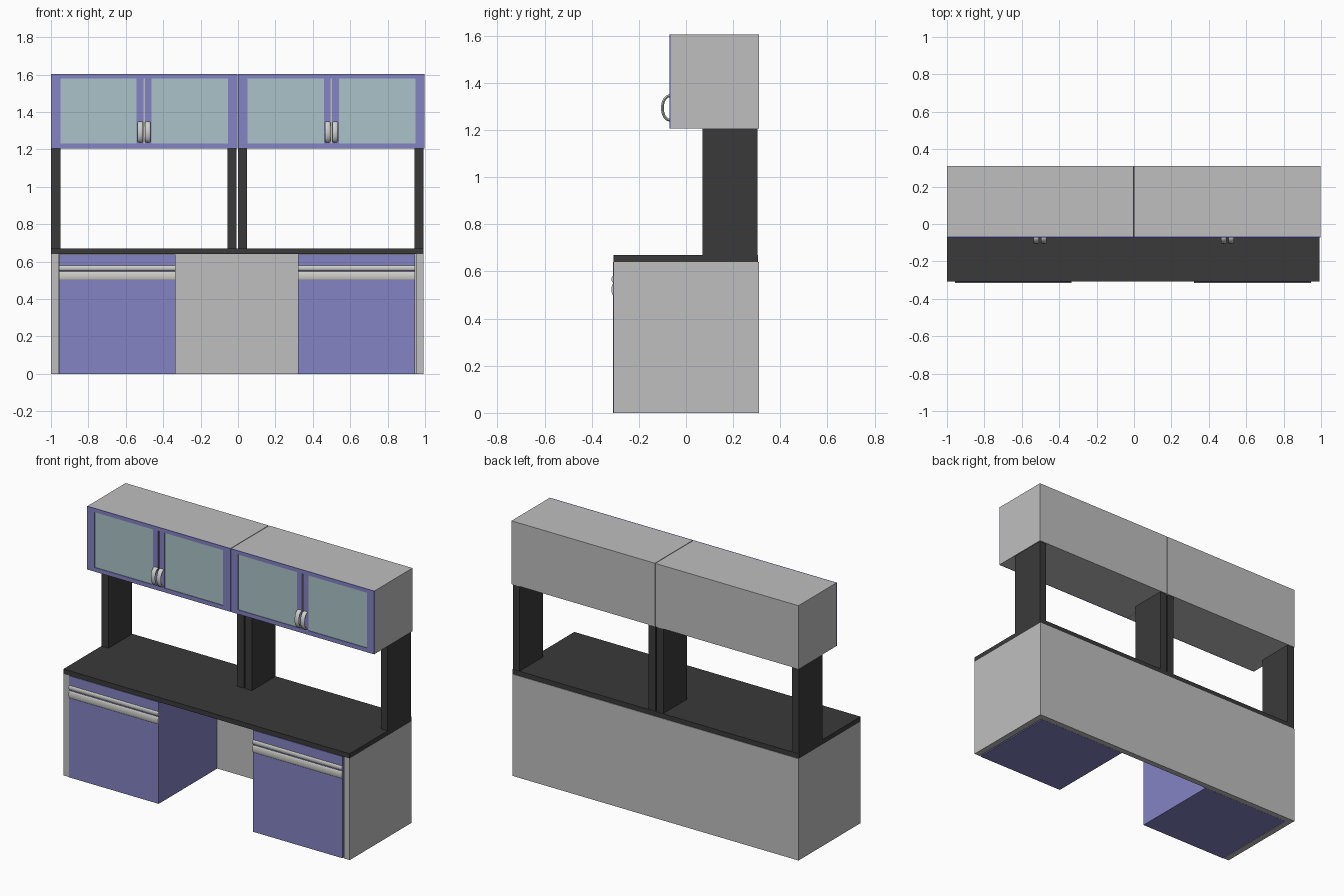
import bpy, bmesh, math

if "Cube" in bpy.data.objects:
    bpy.data.objects.remove(bpy.data.objects["Cube"])


def material(name, r, g, b):
    m = bpy.data.materials.new(name)
    m.diffuse_color = (r, g, b, 1)
    m.use_nodes = True
    m.node_tree.nodes["Principled BSDF"].inputs["Base Color"].default_value = m.diffuse_color
    return m


GREY = material("light grey panel", 0.52, 0.52, 0.52)
PURPLE = material("purple front", 0.228, 0.228, 0.55)
DARK = material("charcoal top", 0.042, 0.042, 0.042)
GLASS = material("frosted glass", 0.41, 0.545, 0.58)
METAL = material("pale metal", 0.62, 0.62, 0.59)


def finish(name, bm, mat, smooth=False):
    bmesh.ops.recalc_face_normals(bm, faces=bm.faces)
    me = bpy.data.meshes.new(name)
    bm.to_mesh(me)
    bm.free()
    me.materials.append(mat)
    if smooth:
        for p in me.polygons:
            p.use_smooth = True
        me.set_sharp_from_angle(angle=math.radians(40))
    ob = bpy.data.objects.new(name, me)
    bpy.context.collection.objects.link(ob)
    return ob


def add_box(bm, x0, x1, y0, y1, z0, z1):
    verts = bmesh.ops.create_cube(bm, size=1)["verts"]
    for v in verts:
        v.co = (x1 if v.co.x > 0 else x0,
                y1 if v.co.y > 0 else y0,
                z1 if v.co.z > 0 else z0)


def boxes(name, mat, *dims):
    bm = bmesh.new()
    for d in dims:
        add_box(bm, *d)
    return finish(name, bm, mat)


def skin(bm, rings):
    # Join closed rings of points into a capped tube
    vs = [[bm.verts.new(p) for p in ring] for ring in rings]
    n = len(vs[0])
    for a, b in zip(vs, vs[1:]):
        for i in range(n):
            j = (i + 1) % n
            bm.faces.new((a[i], a[j], b[j], b[i]))
    bm.faces.new(vs[0])
    bm.faces.new(vs[-1])


def arc_handle(name, cx, y, cz):
    # Half-ring pull with an oval section
    bm = bmesh.new()
    rings = []
    for k in range(17):
        t = math.pi * (k / 16 - 0.5)
        ring = []
        for s in range(12):
            u = 2 * math.pi * s / 12
            off = 0.006 * math.sin(u)
            ring.append((cx + 0.015 * math.cos(u),
                         y - (0.030 + off) * math.cos(t),
                         cz + (0.051 + off) * math.sin(t)))
        rings.append(ring)
    skin(bm, rings)
    finish(name, bm, METAL, True)


def rounded_bar(name, x0, x1, y, z0, z1, depth):
    # Long pull strip with a half-oval profile
    bm = bmesh.new()
    c, h = (z0 + z1) / 2, (z1 - z0) / 2
    prof = [(y - depth * math.cos(a), c + h * math.sin(a))
            for a in (math.pi * (k / 12 - 0.5) for k in range(13))]
    skin(bm, [[(x, p, q) for p, q in prof] for x in (x0, x1)])
    finish(name, bm, METAL, True)


# Desk carcass
boxes("left_side_panel", GREY, (-1, -0.96, -0.307, 0.272, 0, 0.64))
boxes("right_side_panel", GREY, (0.953, 0.993, -0.307, 0.272, 0, 0.64))
boxes("back_panel", GREY, (-1, 0.993, 0.272, 0.309, 0, 0.64))
boxes("desktop", DARK, (-1, 0.993, -0.308, 0.306, 0.64, 0.67))

# Drawer pedestals with long pulls
for side, x0, x1 in (("left", -0.958, -0.335), ("right", 0.322, 0.945)):
    boxes(side + "_pedestal", PURPLE, (x0, x1, -0.310, 0.271, 0, 0.639))
    rounded_bar(side + "_upper_pull", x0, x1, -0.309, 0.552, 0.58, 0.007)
    rounded_bar(side + "_lower_pull", x0, x1, -0.309, 0.50, 0.547, 0.007)

# Upright posts carrying the wall cabinets
for i, (x0, x1) in enumerate(((-1, -0.95), (-0.055, -0.007),
                              (0, 0.048), (0.945, 0.993))):
    boxes(f"post_{i + 1}", DARK, (x0, x1, 0.07, 0.304, 0.67, 1.206))

# Overhead cabinets
Z0, Z1 = 1.206, 1.604
for side, x0, x1 in (("left", -1, -0.004), ("right", 0, 0.998)):
    c = (x0 + x1) / 2
    boxes(side + "_cabinet", GREY, (x0, x1, -0.064, 0.31, Z0, Z1))
    # Purple door frame: top, bottom, outer stiles and two centre stiles
    f, b = -0.071, -0.064
    boxes(side + "_door_frame", PURPLE,
          (x0, x1, f, b, Z0, 1.232), (x0, x1, f, b, 1.58, Z1),
          (x0, x0 + 0.05, f, b, 1.232, 1.58), (x1 - 0.05, x1, f, b, 1.232, 1.58),
          (c - 0.04, c - 0.004, f, b, 1.232, 1.58),
          (c + 0.004, c + 0.04, f, b, 1.232, 1.58))
    boxes(side + "_door_glass", GLASS,
          (x0 + 0.05, c - 0.04, -0.067, b, 1.232, 1.58),
          (c + 0.04, x1 - 0.05, -0.067, b, 1.232, 1.58))
    for tag, s in (("a", -1), ("b", 1)):
        arc_handle(f"{side}_door_handle_{tag}", c + s * 0.02, -0.070, 1.293)
